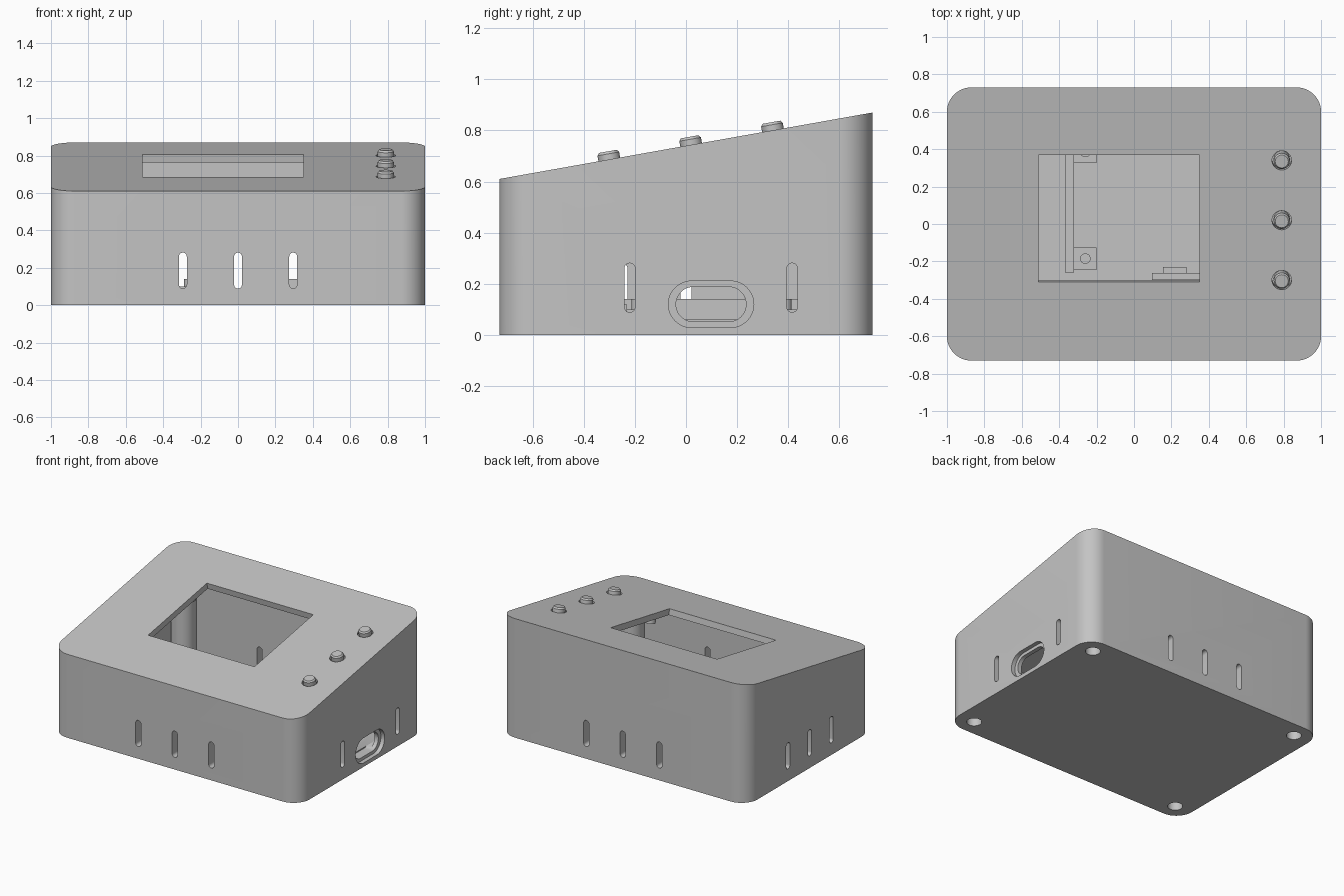
import bpy, bmesh, math
from mathutils import Matrix, Vector

if "Cube" in bpy.data.objects:
    bpy.data.objects.remove(bpy.data.objects["Cube"])

SLOPE = 0.178
TILT = math.atan(SLOPE)
WALL, FLOOR, LID = 0.06, 0.06, 0.045

grey = bpy.data.materials.new("plain grey")
grey.diffuse_color = (0.55, 0.55, 0.55, 1)
grey.use_nodes = True
grey.node_tree.nodes["Principled BSDF"].inputs["Base Color"].default_value = grey.diffuse_color


def top(y):
    return 0.74 + SLOPE * y


def finish(name, bm):
    bmesh.ops.recalc_face_normals(bm, faces=bm.faces)
    me = bpy.data.meshes.new(name)
    bm.to_mesh(me)
    bm.free()
    me.materials.append(grey)
    ob = bpy.data.objects.new(name, me)
    bpy.context.collection.objects.link(ob)
    return ob


def outline(hx, hy, r, n=12):
    """Rounded rectangle (a circle or slot when r reaches the half size)."""
    pts = []
    for k, (sx, sy) in enumerate([(1, 1), (-1, 1), (-1, -1), (1, -1)]):
        for i in range(n + 1):
            a = math.pi / 2 * (k + i / n)
            p = (sx * (hx - r) + r * math.cos(a), sy * (hy - r) + r * math.sin(a))
            if not pts or math.dist(p, pts[-1]) > 1e-5:
                pts.append(p)
    if math.dist(pts[0], pts[-1]) < 1e-5:
        pts.pop()
    return pts


def loft(name, rings):
    """Closed solid through matching rings of points."""
    bm = bmesh.new()
    loops = [[bm.verts.new(p) for p in ring] for ring in rings]
    n = len(loops[0])
    for a, b in zip(loops, loops[1:]):
        for i in range(n):
            j = (i + 1) % n
            bm.faces.new((a[i], a[j], b[j], b[i]))
    bm.faces.new(loops[0])
    bm.faces.new(loops[-1])
    return finish(name, bm)


def sloped(name, pts, z0, drop, cx=0, cy=0):
    """Upright prism whose top follows the slanted lid."""
    pts = [(x + cx, y + cy) for x, y in pts]
    return loft(name, [[(x, y, z0) for x, y in pts],
                       [(x, y, top(y) - drop) for x, y in pts]])


def prism(name, pts, h0, h1, matrix):
    return loft(name, [[matrix @ Vector((x, y, h)) for x, y in pts] for h in (h0, h1)])


def box(name, x0, x1, y0, y1, z0, z1):
    return loft(name, [[(x0, y0, z), (x1, y0, z), (x1, y1, z), (x0, y1, z)] for z in (z0, z1)])


def combine(ob, tool, op):
    m = ob.modifiers.new("cut", 'BOOLEAN')
    m.operation, m.solver, m.object = op, 'EXACT', tool
    bpy.context.view_layer.objects.active = ob
    bpy.ops.object.modifier_apply(modifier=m.name)
    bpy.data.objects.remove(tool)


def on_lid(x, y):
    return Matrix.Translation((x, y, top(y))) @ Matrix.Rotation(TILT, 4, 'X')


def on_side(x, y, z, turn):
    """Frame with local x along the wall, local y up, local z outward."""
    return (Matrix.Translation((x, y, z)) @ Matrix.Rotation(turn, 4, 'Z')
            @ Matrix.Rotation(math.pi / 2, 4, 'X'))


# hollow case with slanted lid
case = sloped("case", outline(1, 0.73, 0.13), 0, 0)
combine(case, sloped("cavity", outline(1 - WALL, 0.73 - WALL, 0.07), FLOOR, LID), 'DIFFERENCE')

# corner posts with screw holes from below
for x in (-0.867, 0.867):
    for y in (-0.61, 0.61):
        combine(case, sloped("post", outline(0.085, 0.085, 0.085, 8), 0.03, 0.02, x, y), 'UNION')
        combine(case, prism("screw_hole", outline(0.05, 0.05, 0.05, 8), -0.05, 0.3,
                            Matrix.Translation((x, y, 0))), 'DIFFERENCE')

# display window and button holes
combine(case, prism("window", outline(0.43, 0.345, 0.0, 1), -0.15, 0.1, on_lid(-0.08, 0.03)),
        'DIFFERENCE')
BUTTONS = (-0.30, 0.02, 0.34)
for y in BUTTONS:
    combine(case, prism("button_hole", outline(0.052, 0.052, 0.052, 8), -0.12, 0.1,
                        on_lid(0.79, y)), 'DIFFERENCE')

# ventilation slots on all four walls
vents = [(x, s * 0.73, 0) for x in (-0.295, 0, 0.295) for s in (-1, 1)]
vents += [(-1, y, math.pi / 2) for y in (-0.25, 0, 0.25)]
vents += [(1, y, math.pi / 2) for y in (-0.22, 0.415)]
for x, y, turn in vents:
    combine(case, prism("vent", outline(0.021, 0.096, 0.021, 6), -0.1, 0.1,
                        on_side(x, y, 0.185, turn)), 'DIFFERENCE')

# connector opening with a wider shallow recess
port = on_side(1, 0.098, 0.12, math.pi / 2)
combine(case, prism("port_recess", outline(0.167, 0.091, 0.091), -0.03, 0.1, port), 'DIFFERENCE')
combine(case, prism("port_opening", outline(0.137, 0.068, 0.068), -0.1, 0.1, port), 'DIFFERENCE')

# push buttons with a bevelled cap
buttons = []
for i, y in enumerate(BUTTONS):
    m = on_lid(0.79, y)
    rings = [[m @ Vector((px, py, h)) for px, py in outline(r, r, r, 8)]
             for r, h in ((0.07, -0.075), (0.07, -0.05), (0.043, -0.05),
                          (0.043, 0.022), (0.035, 0.032))]
    buttons.append(loft(f"button_{i + 1}", rings))

# rails and standoffs on the floor
box("long_rail", -0.37, -0.32, -0.26, 0.46, FLOOR - 0.01, 0.14)
box("short_rail", 0.095, 0.5, -0.30, -0.262, FLOOR - 0.01, 0.14)
box("rail_clip", 0.155, 0.28, -0.262, -0.23, FLOOR - 0.01, 0.12)
pins = []
for y in (-0.185, 0.385):
    box("standoff", -0.32, -0.2, y - 0.06, y + 0.06, FLOOR - 0.01, 0.10)
    pins.append(prism("standoff_pin", outline(0.028, 0.028, 0.028, 6), 0.09, 0.14,
                      Matrix.Translation((-0.26, y, 0))))

# display mounts hanging below the lid
for x in (-0.59, 0.43):
    for y in (-0.22, 0.28):
        pins.append(prism("display_mount", outline(0.035, 0.035, 0.035, 6), -0.1, -0.03,
                          on_lid(x, y)))

# smooth rounded walls, keep edges sharp
for ob in [case] + buttons + pins:
    bpy.ops.object.select_all(action='DESELECT')
    ob.select_set(True)
    bpy.context.view_layer.objects.active = ob
    bpy.ops.object.shade_smooth_by_angle(angle=math.radians(30))
